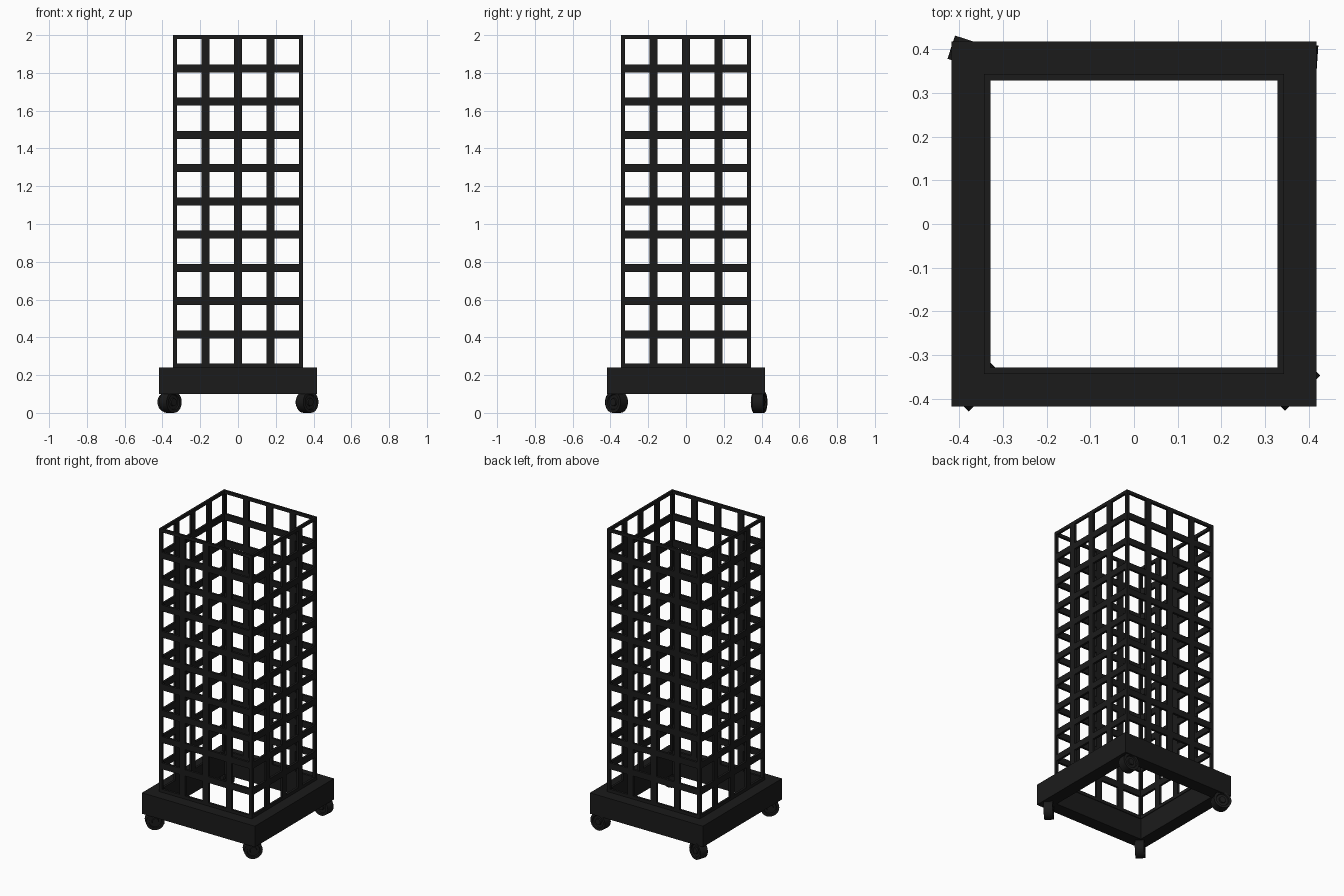
import bpy, bmesh, math
from mathutils import Matrix, Vector

if "Cube" in bpy.data.objects:
    bpy.data.objects.remove(bpy.data.objects["Cube"])

black = bpy.data.materials.new("soft black")
black.diffuse_color = (0.0108, 0.0108, 0.0108, 1)
black.use_nodes = True
black.node_tree.nodes["Principled BSDF"].inputs["Base Color"].default_value = black.diffuse_color


def finish(bm, name, recalc=True):
    if recalc:
        bmesh.ops.recalc_face_normals(bm, faces=bm.faces)
    me = bpy.data.meshes.new(name)
    bm.to_mesh(me)
    bm.free()
    me.materials.append(black)
    ob = bpy.data.objects.new(name, me)
    bpy.context.collection.objects.link(ob)
    return ob


def square(bm, h, z):
    return [bm.verts.new((x * h, y * h, z)) for x, y in ((-1, -1), (1, -1), (1, 1), (-1, 1))]


# base: hollow square frame
bm = bmesh.new()
loops = [square(bm, 0.418, 0.10), square(bm, 0.418, 0.24),
         square(bm, 0.332, 0.24), square(bm, 0.332, 0.10)]
for k in range(4):
    a, b = loops[k], loops[(k + 1) % 4]
    for i in range(4):
        j = (i + 1) % 4
        bm.faces.new((a[i], a[j], b[j], b[i]))
finish(bm, "base_frame")

# cage: square tube of 4 x 10 cells per side, each cell opened
H, N, ROWS = 0.343, 4, 10
corners = [Vector(c) * H for c in ((-1, -1), (1, -1), (1, 1), (-1, 1))]
outline = [corners[s].lerp(corners[(s + 1) % 4], i / N) for s in range(4) for i in range(N)]
bm = bmesh.new()
rows = [[bm.verts.new((p.x, p.y, 0.24 + 1.76 * r / ROWS)) for p in outline]
        for r in range(ROWS + 1)]
for r in range(ROWS):
    for i in range(len(outline)):
        j = (i + 1) % len(outline)
        bm.faces.new((rows[r][i], rows[r][j], rows[r + 1][j], rows[r + 1][i]))
bm.normal_update()
cells = bm.faces[:]
bmesh.ops.inset_individual(bm, faces=cells, thickness=0.021, use_even_offset=True)
bmesh.ops.delete(bm, geom=cells, context='FACES')
cage = finish(bm, "lattice_cage", recalc=False)
mod = cage.modifiers.new("bar depth", 'SOLIDIFY')
mod.thickness = 0.015
mod.offset = -1
mod.use_even_offset = True


# casters: wheel with recessed sides and hub, swivelled by an angle
def caster(name, x, y, angle):
    place = Matrix.Translation((x, y, 0.057)) @ Matrix.Rotation(math.radians(angle), 4, 'Z')
    turn = place @ Matrix.Rotation(math.pi / 2, 4, 'X')
    bm = bmesh.new()
    bmesh.ops.create_cone(bm, cap_ends=True, segments=20, radius1=0.057, radius2=0.057,
                          depth=0.056, matrix=turn)
    bm.normal_update()
    axis = (turn.to_3x3() @ Vector((0, 0, 1))).normalized()
    for f in [f for f in bm.faces if len(f.verts) > 4]:
        n = axis if f.normal.dot(axis) > 0 else -axis
        for width, push in ((0.016, 0), (0.003, -0.008), (0.016, 0), (0.002, 0.008)):
            bmesh.ops.inset_region(bm, faces=[f], thickness=width)
            bmesh.ops.translate(bm, verts=f.verts[:], vec=n * push)
    ob = finish(bm, name + "_wheel")
    bpy.context.view_layer.objects.active = ob
    ob.select_set(True)
    bpy.ops.object.shade_smooth_by_angle(angle=math.radians(30))
    ob.select_set(False)


caster("front_left", -0.358, -0.369, 45)
caster("front_right", 0.366, -0.367, 45)
caster("back_left", -0.364, 0.387, -18)
caster("back_right", 0.363, 0.384, -4)
